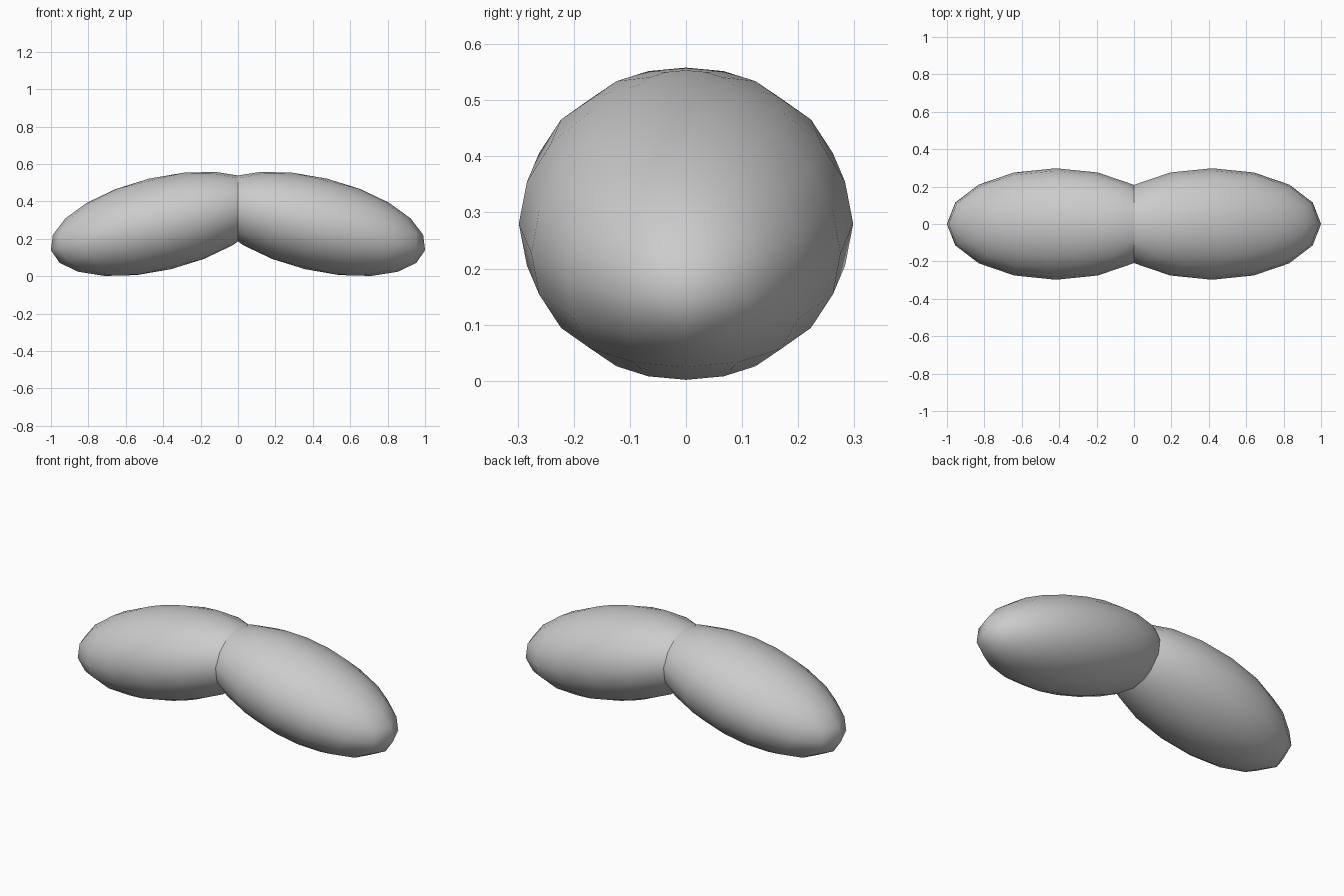
import bpy
import math

if "Cube" in bpy.data.objects:
    bpy.data.objects.remove(bpy.data.objects["Cube"])


def lobe(name, side):
    # Stretched low-poly sphere, its outer end drooping
    bpy.ops.mesh.primitive_uv_sphere_add(
        segments=16, ring_count=10, radius=1,
        location=(side * 0.417, 0, 0.28),
        rotation=(0, side * math.radians(13.5), 0))
    ob = bpy.context.object
    ob.name = name
    ob.scale = (0.6, 0.298, 0.249)
    bpy.ops.object.shade_smooth()
    return ob


# Two lobes that overlap and meet in a seam at x = 0
lobe("left_lobe", -1)
lobe("right_lobe", 1)
